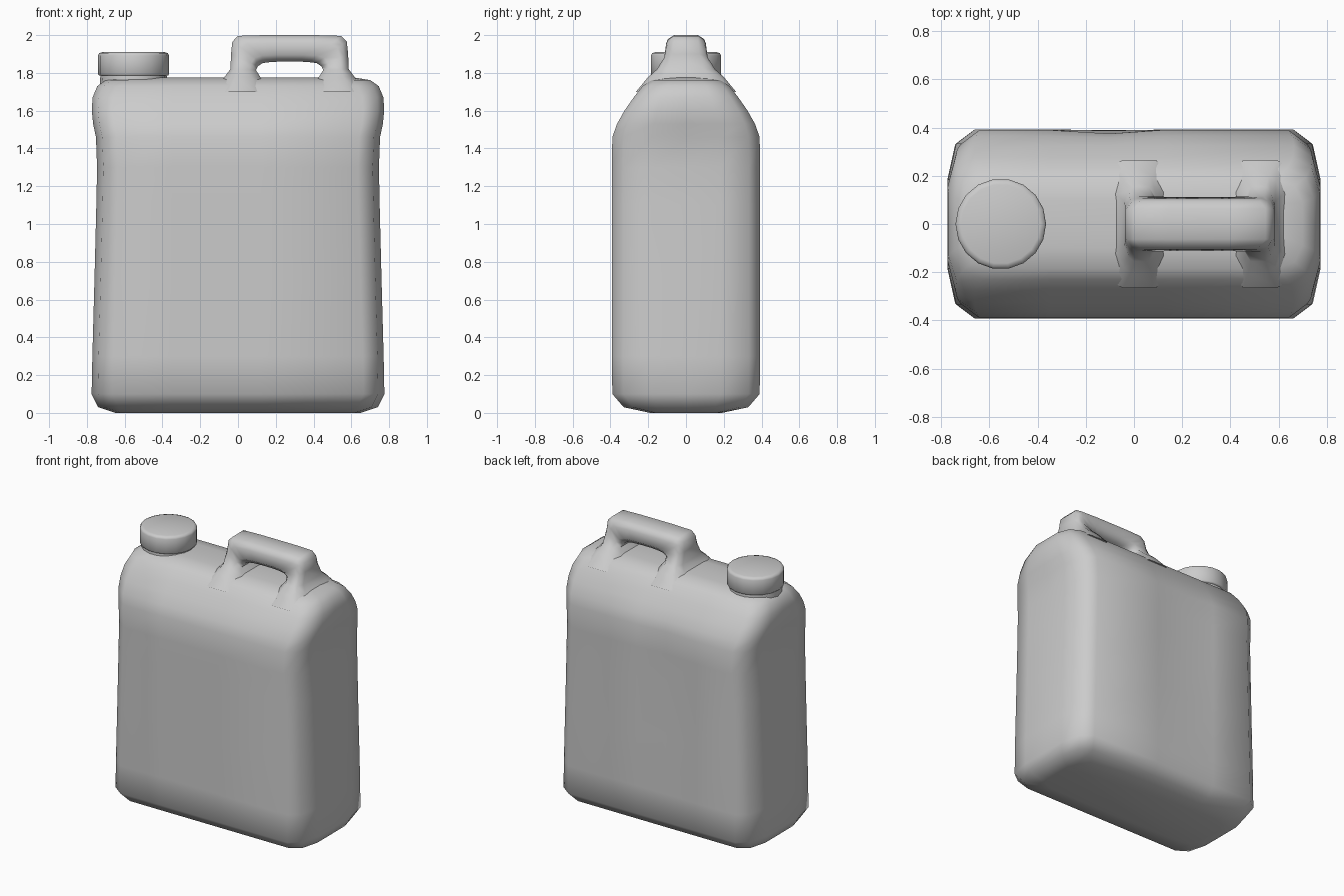
import bpy, math

if "Cube" in bpy.data.objects:
    bpy.data.objects.remove(bpy.data.objects["Cube"])


def loft(name, rings):
    """Skin closed rings of equal length, cap both ends, shade smooth."""
    n = len(rings[0])
    verts = [p for r in rings for p in r]
    faces = [(i * n + j, i * n + (j + 1) % n, (i + 1) * n + (j + 1) % n, (i + 1) * n + j)
             for i in range(len(rings) - 1) for j in range(n)]
    faces += [tuple(reversed(range(n))), tuple(range(len(verts) - n, len(verts)))]
    me = bpy.data.meshes.new(name)
    me.from_pydata(verts, [], faces)
    ob = bpy.data.objects.new(name, me)
    bpy.context.collection.objects.link(ob)
    bpy.context.view_layer.objects.active = ob
    ob.select_set(True)
    bpy.ops.object.mode_set(mode='EDIT')
    bpy.ops.mesh.select_all(action='SELECT')
    bpy.ops.mesh.normals_make_consistent(inside=False)
    bpy.ops.object.mode_set(mode='OBJECT')
    bpy.ops.object.shade_smooth_by_angle(angle=math.radians(55))
    ob.select_set(False)
    return ob


def body_ring(z, hx, hy, side_dent, back_dent):
    """Rounded rectangle with a dented side middle and a soft groove in the back."""
    corner = [(hx, .47 * hy), (hx - .033, .85 * hy), (hx - .11, hy)]
    mid = (hx - side_dent, 0)
    back = [(.12, hy), (-.1, hy - back_dent), (-.35, hy)]
    pts = [mid] + corner + back
    pts += [(-x, y) for x, y in reversed(corner)] + [(-mid[0], 0)]
    pts += [(-x, -y) for x, y in corner] + [(-.35, -hy), (-.1, -hy), (.12, -hy)]
    pts += [(x, -y) for x, y in reversed(corner)]
    return [(x, y, z) for x, y in pts]


# Body: height, half width, half depth, side dent, back groove
body = [(0, .65, .19, 0, 0), (.03, .74, .33, 0, 0), (.1, .775, .39, 0, 0),
        (.3, .771, .392, .002, .004), (.7, .76, .392, .008, .02), (1.1, .75, .392, .015, .025),
        (1.3, .746, .392, .018, .025), (1.46, .752, .39, .012, .015), (1.53, .767, .365, 0, .005),
        (1.6, .774, .326, 0, 0), (1.67, .77, .277, 0, 0), (1.73, .745, .23, 0, 0),
        (1.762, .70, .185, 0, 0), (1.776, .61, .10, 0, 0)]
loft("can_body", [body_ring(*b) for b in body])


def handle_ring(ox, oz, ix, iz, hy_out, hy_in):
    """Chamfered section between an outer and an inner point of the arch."""
    half = [(0, .6 * hy_out), (.14, .9 * hy_out), (.3, hy_out), (.75, hy_in), (1, .65 * hy_in)]
    pts = half + [(t, -y) for t, y in reversed(half)]
    return [(ox + (ix - ox) * t, y, oz + (iz - oz) * t) for t, y in pts]


# Handle: left half of the arch, mirrored about its middle
MID = .273
arch = [(-.14, 1.70, .17, 1.70, .265, .265), (-.07, 1.78, .12, 1.775, .20, .20),
        (-.04, 1.82, .095, 1.815, .155, .155), (-.037, 1.90, .105, 1.835, .115, .115),
        (-.03, 1.965, .13, 1.852, .107, .115), (.0, 1.996, .17, 1.857, .105, .113),
        (.14, 2.0, .22, 1.86, .105, .112)]
arch += [(2 * MID - a, b, 2 * MID - c, d, e, f) for a, b, c, d, e, f in reversed(arch)]
loft("handle", [handle_ring(*a) for a in arch])


def turned(name, profile, sides=18):
    """Round part on the filler axis from (radius, height) pairs."""
    return loft(name, [[(-.553 + r * math.cos(2 * math.pi * i / sides),
                         r * math.sin(2 * math.pi * i / sides), z)
                        for i in range(sides)] for r, z in profile])


# Neck and screw cap
turned("neck", [(.18, 1.70), (.175, 1.80)])
turned("screw_cap", [(.182, 1.785), (.188, 1.793), (.188, 1.892), (.182, 1.904), (.165, 1.91)])
